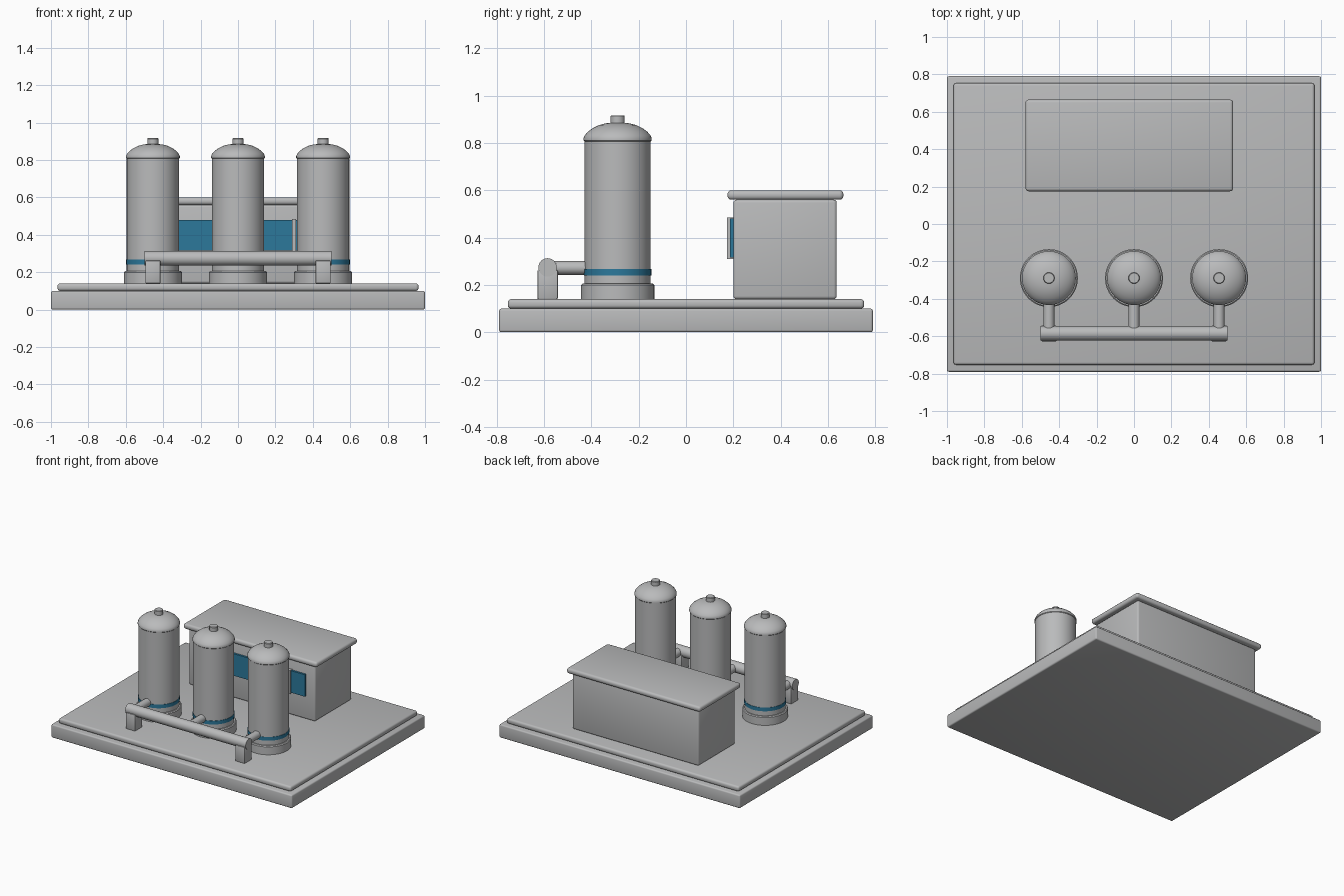
import bpy, bmesh, math
from mathutils import Matrix, Vector

if "Cube" in bpy.data.objects:
    bpy.data.objects.remove(bpy.data.objects["Cube"])


def material(name, rgb):
    m = bpy.data.materials.new(name)
    m.diffuse_color = (*rgb, 1)
    m.use_nodes = True
    m.node_tree.nodes["Principled BSDF"].inputs["Base Color"].default_value = m.diffuse_color
    return m


GREY = material("light_grey", (0.49, 0.495, 0.50))
BLUE = material("teal_blue", (0.025, 0.19, 0.33))


def finish(name, bm, mat):
    bmesh.ops.recalc_face_normals(bm, faces=bm.faces[:])
    mesh = bpy.data.meshes.new(name)
    bm.to_mesh(mesh)
    bm.free()
    mesh.materials.append(mat)
    obj = bpy.data.objects.new(name, mesh)
    bpy.context.collection.objects.link(obj)
    bpy.ops.object.select_all(action='DESELECT')
    obj.select_set(True)
    bpy.context.view_layer.objects.active = obj
    bpy.ops.object.shade_smooth_by_angle(angle=math.radians(35))
    return obj


def box(name, x, y, z, mat=GREY, bevel=0.0, segments=3):
    """Box from (min, max) ranges, with optional rounded edges."""
    bm = bmesh.new()
    bmesh.ops.create_cube(bm, size=1)
    for v in bm.verts:
        v.co = Vector([(a + b) / 2 + c * (b - a) for c, (a, b) in zip(v.co, (x, y, z))])
    if bevel:
        bmesh.ops.bevel(bm, geom=bm.edges[:], offset=bevel, segments=segments,
                        profile=0.5, affect='EDGES')
    return finish(name, bm, mat)


def lathe(name, profile, loc, mat=GREY, steps=48):
    """Spin (radius, height) points around a vertical axis."""
    bm = bmesh.new()
    verts = [bm.verts.new((r, 0, z)) for r, z in profile]
    edges = [bm.edges.new(p) for p in zip(verts, verts[1:])]
    bmesh.ops.spin(bm, geom=verts + edges, axis=(0, 0, 1), cent=(0, 0, 0),
                   steps=steps, angle=math.tau)
    bmesh.ops.remove_doubles(bm, verts=bm.verts[:], dist=1e-5)
    bmesh.ops.translate(bm, verts=bm.verts[:], vec=loc)
    return finish(name, bm, mat)


def pipe(name, start, end, radius, steps=32):
    """Straight capped pipe between two points."""
    a, b = Vector(start), Vector(end)
    turn = (b - a).to_track_quat('Z', 'Y').to_matrix().to_4x4()
    bm = bmesh.new()
    bmesh.ops.create_cone(bm, cap_ends=True, segments=steps, radius1=radius, radius2=radius,
                          depth=(b - a).length, matrix=Matrix.Translation((a + b) / 2) @ turn)
    return finish(name, bm, GREY)


# Stepped foundation
box("base_slab", (-1, 1), (-0.79, 0.79), (0, 0.10), bevel=0.01)
box("upper_slab", (-0.965, 0.965), (-0.753, 0.753), (0.10, 0.14), bevel=0.014)

# Control building with overhanging roof
box("building", (-0.55, 0.50), (0.20, 0.637), (0.14, 0.56), bevel=0.013)
box("roof", (-0.58, 0.53), (0.175, 0.665), (0.56, 0.60), bevel=0.016)

# Window band and its upright bars
box("window_band", (-0.475, 0.425), (0.185, 0.205), (0.315, 0.48), BLUE)
for i in (-1, 0, 1):
    cx = -0.025 + i * 0.325
    box("window_bar", (cx - 0.011, cx + 0.011), (0.174, 0.205), (0.31, 0.485))

# Tanks: foot ring, shell, band, dome lid and nozzle
TANK_Y, PIPE_Y = -0.289, -0.585
dome = [(0, 0.805), (0.138, 0.805), (0.144, 0.811), (0.144, 0.82), (0.139, 0.832),
        (0.125, 0.848), (0.106, 0.862), (0.08, 0.875), (0.05, 0.883), (0, 0.887)]
for x in (-0.455, 0, 0.455):
    at = (x, TANK_Y, 0)
    lathe("tank_foot", [(0, 0.14), (0.155, 0.14), (0.155, 0.199), (0.149, 0.205), (0, 0.205)], at)
    lathe("tank_shell", [(0, 0.20), (0.14, 0.20), (0.14, 0.81), (0, 0.81)], at)
    lathe("tank_band", [(0.138, 0.24), (0.1425, 0.24), (0.1425, 0.267), (0.138, 0.267)], at, BLUE)
    lathe("tank_dome", dome, at)
    lathe("tank_nozzle", [(0, 0.87), (0.03, 0.87), (0.03, 0.913), (0.027, 0.917), (0, 0.917)],
          at, steps=24)
    pipe("branch_pipe", (x, PIPE_Y, 0.272), (x, TANK_Y - 0.10, 0.272), 0.029)

# Manifold pipe on two supports
pipe("manifold_pipe", (-0.5, PIPE_Y, 0.274), (0.5, PIPE_Y, 0.274), 0.039)
for x in (-0.455, 0.455):
    box("pipe_support", (x - 0.04, x + 0.04), (PIPE_Y - 0.043, PIPE_Y + 0.043),
        (0.14, 0.262), bevel=0.005, segments=2)
